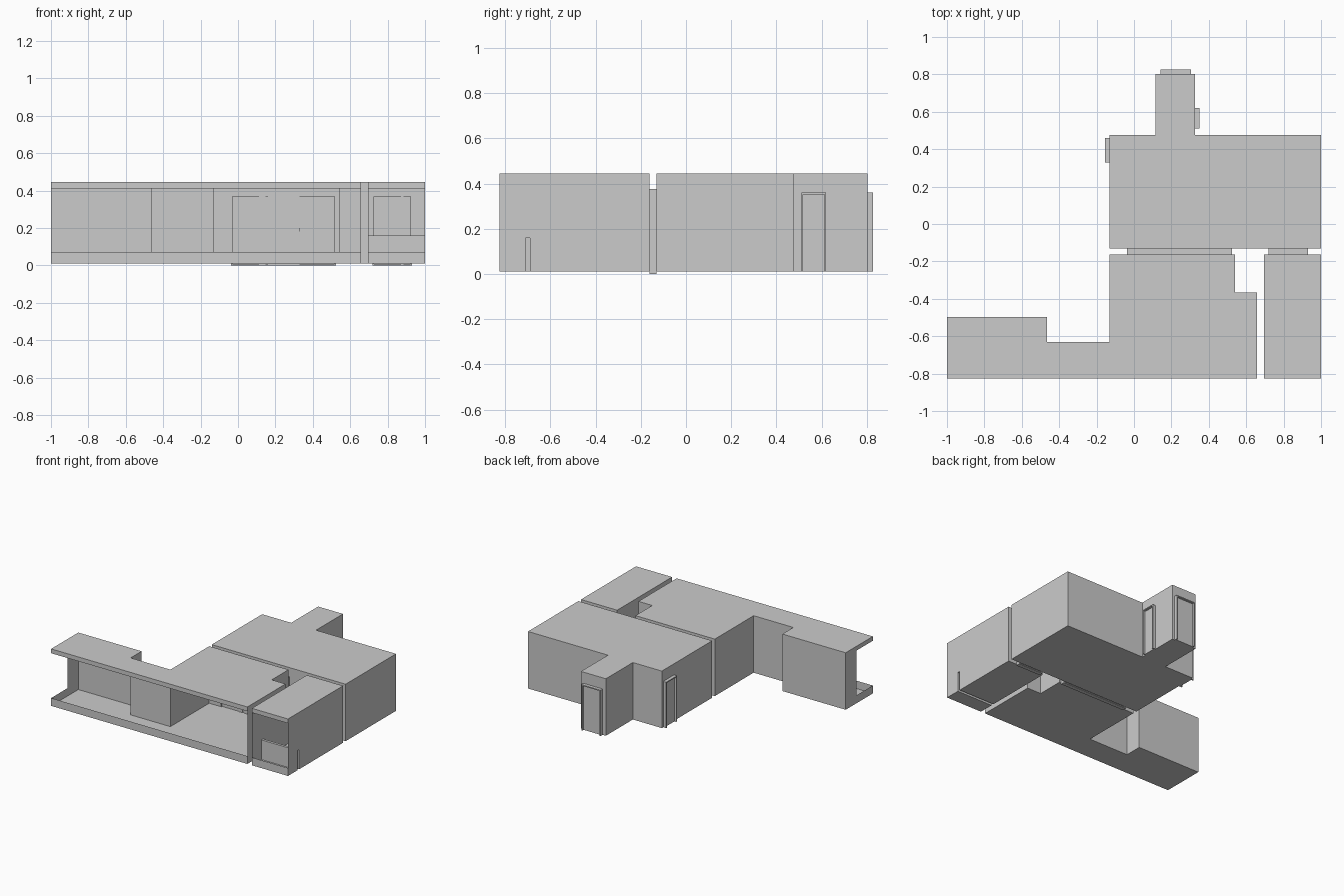
import bpy, bmesh
from mathutils import Vector

if "Cube" in bpy.data.objects:
    bpy.data.objects.remove(bpy.data.objects["Cube"])

Z0, Z1 = 0.01, 0.445          # room floor and ceiling


def finish(name, bm):
    bmesh.ops.remove_doubles(bm, verts=bm.verts, dist=1e-5)
    bmesh.ops.recalc_face_normals(bm, faces=bm.faces)
    me = bpy.data.meshes.new(name)
    bm.to_mesh(me)
    bm.free()
    ob = bpy.data.objects.new(name, me)
    bpy.context.collection.objects.link(ob)
    return ob


def face(bm, pts):
    bm.faces.new([bm.verts.new(p) for p in pts])


def wall(bm, p, q, hole=None):
    """Upright sheet from p to q; hole = (start, end, bottom, top)."""
    p, q = Vector(p), Vector(q)
    length, d = (q - p).length, (q - p).normalized()
    strips = [(0, length, Z0, Z1)]
    if hole:
        a, b, lo, hi = hole
        strips = [(0, a, Z0, Z1), (b, length, Z0, Z1), (a, b, Z0, lo), (a, b, hi, Z1)]
    for a, b, lo, hi in strips:
        if b - a > 1e-4 and hi - lo > 1e-4:
            s, e = p + d * a, p + d * b
            face(bm, [(*s, lo), (*e, lo), (*e, hi), (*s, hi)])


def room(name, outline, holes):
    bm = bmesh.new()
    for z in (Z0, Z1):
        face(bm, [(x, y, z) for x, y in outline])
    for i, p in enumerate(outline):
        wall(bm, p, outline[(i + 1) % len(outline)], holes.get(i))
    return finish(name, bm)


def add_box(bm, x0, x1, y0, y1, z0, z1):
    vs = bmesh.ops.create_cube(bm, size=1)["verts"]
    for v in vs:
        v.co = ((x0 + x1) / 2 + v.co.x * (x1 - x0),
                (y0 + y1) / 2 + v.co.y * (y1 - y0),
                (z0 + z1) / 2 + v.co.z * (z1 - z0))


def boxes(name, items):
    bm = bmesh.new()
    for b in items:
        add_box(bm, *b)
    me = bpy.data.meshes.new(name)
    bm.to_mesh(me)
    bm.free()
    bpy.context.collection.objects.link(bpy.data.objects.new(name, me))


# Main room with the entrance bay at the back
room("main_room", [(-0.13, -0.13), (1, -0.13), (1, 0.477), (0.325, 0.477),
                   (0.325, 0.802), (0.115, 0.802), (0.115, 0.477), (-0.13, 0.477)], {})

# Terrace: open front and open left corner, with a doorway to the main room
room("terrace", [(-1, -0.825), (0.657, -0.825), (0.657, -0.365), (0.54, -0.365),
                 (0.54, -0.162), (-0.13, -0.162), (-0.13, -0.63), (-0.465, -0.63),
                 (-0.465, -0.498), (-1, -0.498)],
     {0: (0, 1.657, 0.07, 0.412),
      4: (0.015, 0.577, Z0, 0.375),
      9: (0.132, 0.327, 0.07, 0.412)})

# Side balcony: floor profile steps over a low dividing wall
X0, X1 = 0.695, 1.0
profile = [(-0.825, Z1), (-0.825, Z0), (-0.71, Z0), (-0.71, 0.16), (-0.69, 0.16),
           (-0.69, Z0), (-0.162, Z0), (-0.162, Z1)]
bm = bmesh.new()
for x in (X0, X1):
    face(bm, [(x, y, z) for y, z in profile])
for i, (p, q) in enumerate(zip(profile, profile[1:] + profile[:1])):
    if i not in (0, 6):
        face(bm, [(X0, *p), (X1, *p), (X1, *q), (X0, *q)])
wall(bm, (X0, -0.825), (X1, -0.825), (0, X1 - X0, 0.07, 0.412))
wall(bm, (X0, -0.162), (X1, -0.162), (0.025, 0.235, Z0, 0.375))
finish("side_balcony", bm)


# Glazed doors filling the gap between the rooms
def glazed_door(name, x0, x1, panels, top=0.375, t=0.008):
    ya, yb = -0.162, -0.13
    parts = [(x0, x0 + t, ya, yb, 0, top), (x1 - t, x1, ya, yb, 0, top),
             (x0, x1, ya, yb, top - t, top), (x0, x1, ya, yb, 0, 0.008)]
    for a, b, y in panels:
        parts.append((a, b, y, y + 0.008, 0.008, top - t))
    boxes(name, parts)


glazed_door("sliding_door", -0.037, 0.525,
            [(-0.029, 0.112, -0.150), (0.112, 0.147, -0.154), (0.147, 0.160, -0.148),
             (0.160, 0.328, -0.154), (0.328, 0.337, -0.148), (0.337, 0.517, -0.152)])
glazed_door("balcony_door", 0.72, 0.93,
            [(0.728, 0.872, -0.152), (0.872, 0.885, -0.157), (0.885, 0.922, -0.150)])
boxes("door_handle", [(0.325, 0.331, -0.162, -0.154, 0.18, 0.2)])


# Plain doors: shallow frame around a recessed leaf, along x or along y
def plain_door(name, axis, a, b, base, out, t=0.008, top=0.36):
    def part(u0, u1, d0, d1, z0, z1):
        w0, w1 = sorted((base + d0 * out, base + d1 * out))
        return (u0, u1, w0, w1, z0, z1) if axis == "x" else (w0, w1, u0, u1, z0, z1)
    boxes(name, [part(a, a + t, 0, 1, Z0, top), part(b - t, b, 0, 1, Z0, top),
                 part(a + t, b - t, 0, 1, top - t, top),
                 part(a + t, b - t, 0, 0.35, Z0, top - t)])


plain_door("entrance_door", "x", 0.142, 0.305, 0.802, 0.025)
plain_door("bay_side_door", "y", 0.51, 0.62, 0.325, 0.025)
plain_door("left_side_door", "y", 0.33, 0.46, -0.13, -0.025)
